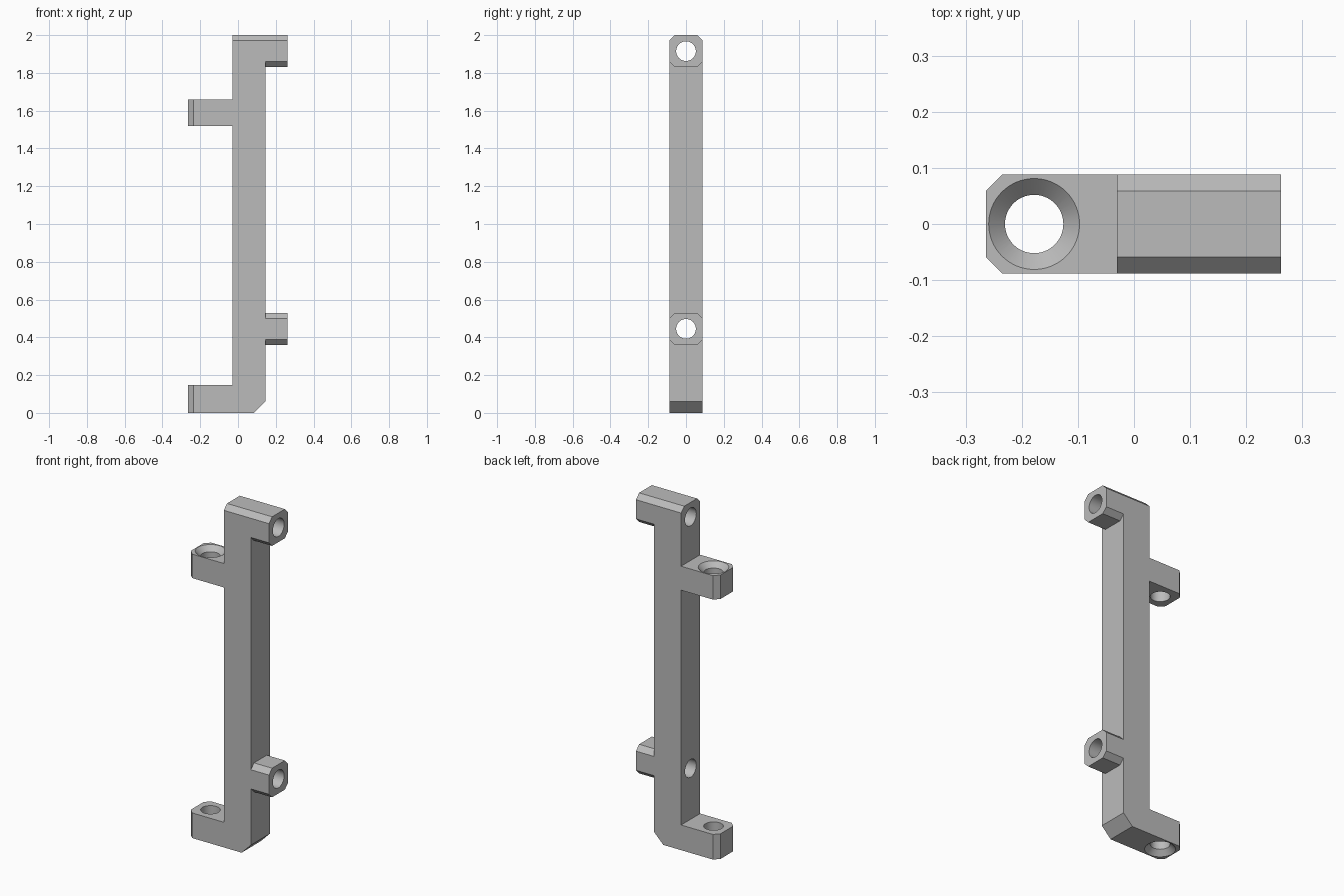
import bpy, bmesh
from math import pi
from mathutils import Matrix, Vector

if "Cube" in bpy.data.objects:
    bpy.data.objects.remove(bpy.data.objects["Cube"], do_unlink=True)

HALF = 0.088       # half depth of the bar
CHAMFER = 0.029
LEFT, RIGHT = -0.264, 0.262
COL_L, COL_R = -0.03, 0.145
BOSSES = [(0.36, 0.53), (1.83, 2.0)]
ARMS = [(0.0, 0.147), (1.52, 1.66)]
HOLE_X = -0.178
HOLE_R = 0.052

grey = bpy.data.materials.new("plain grey")
grey.use_nodes = True
colour = (0.5, 0.5, 0.5, 1)
grey.diffuse_color = colour
grey.node_tree.nodes["Principled BSDF"].inputs["Base Color"].default_value = colour


def make_object(name, bm):
    bmesh.ops.recalc_face_normals(bm, faces=bm.faces)
    mesh = bpy.data.meshes.new(name)
    bm.to_mesh(mesh)
    bm.free()
    mesh.materials.append(grey)
    obj = bpy.data.objects.new(name, mesh)
    bpy.context.collection.objects.link(obj)
    return obj


def prism(bm, points, step):
    """Extrude a flat outline along step."""
    face = bm.faces.new([bm.verts.new(p) for p in points])
    new = bmesh.ops.extrude_face_region(bm, geom=[face])["geom"]
    verts = [v for v in new if isinstance(v, bmesh.types.BMVert)]
    bmesh.ops.translate(bm, verts=verts, vec=step)


def rod(bm, r1, r2, depth, matrix):
    bmesh.ops.create_cone(bm, cap_ends=True, segments=64, radius1=r1,
                          radius2=r2, depth=depth, matrix=matrix)


# Bracket silhouette, extruded through its depth
outline = [(LEFT, 0), (COL_R - 0.06, 0), (COL_R, 0.06)]
for low, high in BOSSES:
    outline += [(COL_R, low), (RIGHT, low), (RIGHT, high), (COL_R, high)]
outline.pop()
outline.append((COL_L, 2))
for low, high in reversed(ARMS):
    outline += [(COL_L, high), (LEFT, high), (LEFT, low), (COL_L, low)]
del outline[-2:]
bm = bmesh.new()
prism(bm, [(x, -HALF, z) for x, z in outline], (0, 2 * HALF, 0))

# Chamfers on the top edges and on the arm ends
edges = []
for e in bm.edges:
    a, b = (v.co for v in e.verts)
    along_top = min(a.z, b.z) > 1.99 and abs(a.y - b.y) < 0.01
    arm_end = max(a.x, b.x) < LEFT + 0.01 and abs(a.y - b.y) < 0.01
    if along_top or arm_end:
        edges.append(e)
bmesh.ops.bevel(bm, geom=edges, offset=CHAMFER, offset_type='OFFSET',
                segments=1, affect='EDGES')
bracket = make_object("bracket", bm)

cutters = []

# Chamfer cutters for the remaining boss corners
for low, high in BOSSES:
    for z, inward in ((low, 1), (high, -1)):
        if z == 2.0:
            continue
        for side in (-1, 1):
            bm = bmesh.new()
            out = 0.02
            leg = CHAMFER + out
            y = side * (HALF + out)
            corner = z - inward * out
            prism(bm, [(COL_R, y, corner),
                       (COL_R, y - side * (leg + out), corner),
                       (COL_R, y, corner + inward * (leg + out))], (0.3, 0, 0))
            cutters.append(make_object("chamfer_cutter", bm))

# Screw holes along the bosses
for low, high in BOSSES:
    bm = bmesh.new()
    at = Matrix.Translation((0, 0, (low + high) / 2)) @ Matrix.Rotation(pi / 2, 4, 'Y')
    rod(bm, HOLE_R, HOLE_R, 1, at)
    cutters.append(make_object("hole_cutter", bm))

# Countersunk holes through the arms: lower one from below, upper from above
for (low, high), facing in zip(ARMS, (-1, 1)):
    bm = bmesh.new()
    rod(bm, HOLE_R, HOLE_R, 0.4, Matrix.Translation((HOLE_X, 0, (low + high) / 2)))
    cutters.append(make_object("hole_cutter", bm))
    bm = bmesh.new()
    face_z = high if facing > 0 else low
    wide, narrow = HOLE_R + 0.049, HOLE_R - 0.011
    r1, r2 = (narrow, wide) if facing > 0 else (wide, narrow)
    rod(bm, r1, r2, 0.06, Matrix.Translation((HOLE_X, 0, face_z - facing * 0.01)))
    cutters.append(make_object("countersink_cutter", bm))

bpy.context.view_layer.objects.active = bracket
bracket.select_set(True)
for cutter in cutters:
    mod = bracket.modifiers.new("cut", 'BOOLEAN')
    mod.operation = 'DIFFERENCE'
    mod.solver = 'EXACT'
    mod.object = cutter
    bpy.ops.object.modifier_apply(modifier=mod.name)
for cutter in cutters:
    bpy.data.objects.remove(cutter, do_unlink=True)

bpy.ops.object.shade_smooth_by_angle(angle=pi / 6)
